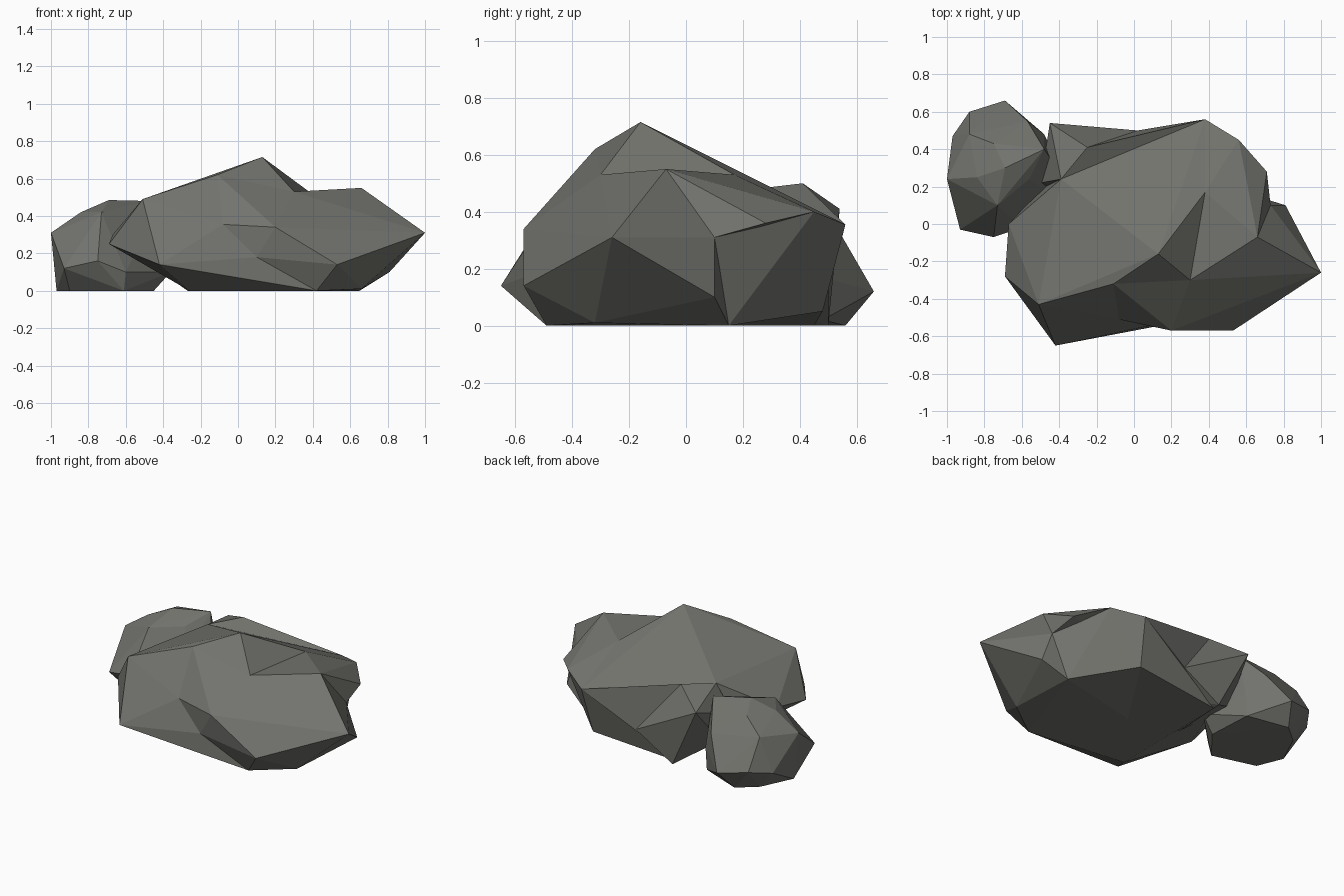
import bpy
import bmesh

cube = bpy.data.objects.get("Cube")
if cube:
    bpy.data.objects.remove(cube, do_unlink=True)

# One warm dark grey for all of the stone
stone = bpy.data.materials.new("grey stone")
stone.use_nodes = True
colour = (.17, .17, .155, 1)
stone.diffuse_color = colour
shader = next(n for n in stone.node_tree.nodes if n.type == 'BSDF_PRINCIPLED')
shader.inputs["Base Color"].default_value = colour
shader.inputs["Roughness"].default_value = .9


def chiselled_stone(name, corners):
    """Flat-faced convex stone stretched around its corner points."""
    bm = bmesh.new()
    for corner in corners:
        bm.verts.new(corner)
    hull = bmesh.ops.convex_hull(bm, input=bm.verts[:])
    loose = {g for g in hull["geom_interior"] + hull["geom_unused"]
             if isinstance(g, bmesh.types.BMVert)}
    bmesh.ops.delete(bm, geom=list(loose), context='VERTS')
    bmesh.ops.recalc_face_normals(bm, faces=bm.faces[:])
    mesh = bpy.data.meshes.new(name)
    bm.to_mesh(mesh)
    bm.free()
    mesh.materials.append(stone)
    stone_object = bpy.data.objects.new(name, mesh)
    bpy.context.scene.collection.objects.link(stone_object)
    return stone_object


def merge(target, lobe):
    """Fuse a lobe into the target stone, then discard the lobe."""
    union = target.modifiers.new("union", 'BOOLEAN')
    union.operation = 'UNION'
    union.solver = 'EXACT'
    union.object = lobe
    bpy.context.view_layer.objects.active = target
    bpy.ops.object.modifier_apply(modifier=union.name)
    bpy.data.objects.remove(lobe, do_unlink=True)


# Corners shared by neighbouring lobes
peak = (.13, -.16, .715)
notch = (.3, -.3, .53)
saddle = (.38, .17, .53)
left_crest = (.66, -.07, .55)
hollow = (.73, .1, .31)
flank_top = (.56, .45, .4)
back_tip = (.38, .56, .355)
back_foot = (.35, .48, .05)
left_foot = (.65, .15, 0)
front_foot = (.42, -.49, 0)
back_dent = (.02, .5, .16)
ridge_top = (-.25, .41, .5)
ridge_end = (-.39, .24, .48)
ridge_foot = (-.25, .5, 0)
brow_top = (-.11, -.32, .62)
brow_ledge = (-.08, -.51, .355)
brow_corner = (.2, -.57, .34)
brow_dent = (.1, -.54, .18)

# Large boulder: the tall peak and its right shoulder
boulder = chiselled_stone("large_boulder", [
    peak, brow_top, notch, saddle, back_tip, ridge_end, brow_ledge, brow_dent,
    (-.51, -.43, .49), (-.42, -.65, .14), (-.69, -.28, .25), (-.67, 0, .3),
    front_foot, back_foot, (-.26, -.4, 0), (-.25, .45, 0),
])

# Lobes that bulge out of the peak, leaving hollows between them
lobes = {
    "brow_lobe": [
        brow_top, notch, brow_corner, brow_ledge, brow_dent, (.1, -.2, .3),
    ],
    "spur_lobe": [
        notch, saddle, left_crest, hollow, brow_corner, brow_ledge, brow_dent,
        (1, -.26, .31), (.53, -.57, .14), (.81, .1, .1),
        front_foot, left_foot, (.66, -.32, .01), (0, 0, 0),
    ],
    "flank_lobe": [
        saddle, left_crest, hollow, flank_top, back_tip, back_foot, left_foot,
        (0, 0, 0),
    ],
    "flank_lip": [
        saddle, left_crest, hollow, flank_top, (.71, .28, .36), (.4, .2, .3),
    ],
    "back_ridge_lobe": [
        ridge_top, ridge_end, back_tip, back_dent, (-.25, .3, 0), (0, .2, .2),
    ],
    "back_corner_lobe": [
        ridge_top, ridge_end, back_dent, ridge_foot, (-.45, .54, .41),
        (-.5, .22, .3), (-.48, .32, .15), (-.27, .1, 0), (0, .2, .1),
    ],
}
for lobe_name, lobe_corners in lobes.items():
    merge(boulder, chiselled_stone(lobe_name, lobe_corners))

# Small boulder leaning at the back right corner
chiselled_stone("small_boulder", [
    # top facets
    (-.48, .4, .48), (-.69, .3, .485), (-.84, .25, .42), (-.56, .24, .42),
    (-.73, .1, .42), (-.57, .55, .31), (-.88, .48, .34), (-.75, .43, .43),
    # girdle
    (-1, .24, .31), (-.97, .47, .12), (-.88, .6, .15), (-.69, .66, .12),
    (-.93, -.03, .12), (-.75, -.07, .16), (-.6, -.02, .1),
    (-.48, .48, .17), (-.5, .2, .3), (-.36, .22, .1),
    # foot
    (-.97, .25, 0), (-.9, .08, 0), (-.87, .46, 0), (-.75, .56, 0),
    (-.61, 0, 0), (-.49, .48, .02), (-.45, .2, 0),
])
